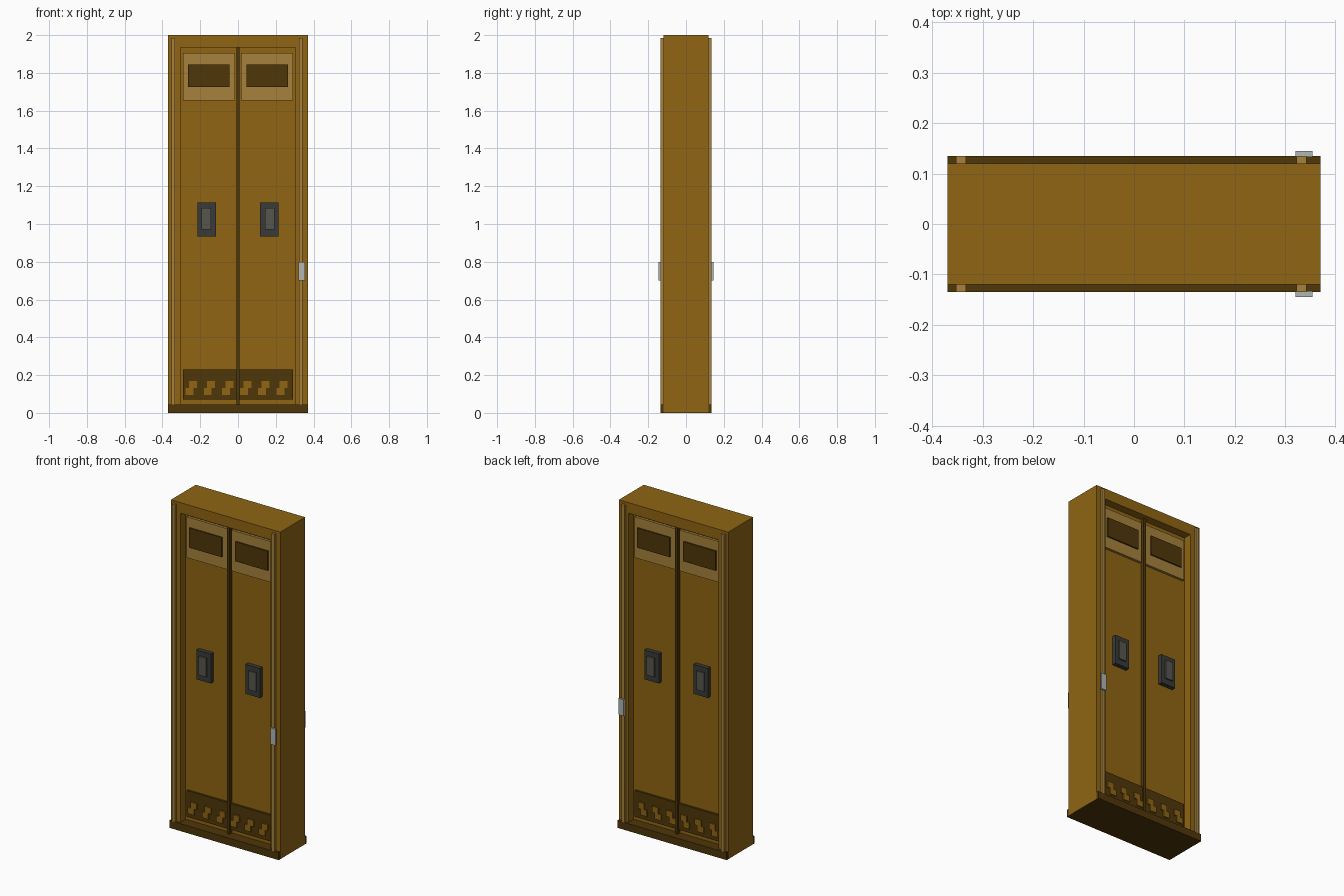
import bpy, bmesh
from mathutils import Vector

if "Cube" in bpy.data.objects:
    bpy.data.objects.remove(bpy.data.objects["Cube"])


def material(name, rgb):
    m = bpy.data.materials.new(name)
    lin = [(c / 255) ** 2.2 for c in rgb]
    m.diffuse_color = (*lin, 1)
    m.use_nodes = True
    m.node_tree.nodes["Principled BSDF"].inputs["Base Color"].default_value = m.diffuse_color
    return m


BROWN = material("ochre", (142, 101, 26))
DARK = material("dark_ochre", (80, 57, 17))
LIGHT = material("pale_ochre", (164, 128, 62))
CHARCOAL = material("charcoal", (60, 60, 58))
GREY = material("mid_grey", (88, 86, 78))
SILVER = material("silver", (176, 180, 178))


def finish(name, bm, mat, mirror):
    """Turn a bmesh into an object, mirrored across the given axes."""
    bmesh.ops.recalc_face_normals(bm, faces=bm.faces)
    me = bpy.data.meshes.new(name)
    bm.to_mesh(me)
    bm.free()
    me.materials.append(mat)
    ob = bpy.data.objects.new(name, me)
    bpy.context.collection.objects.link(ob)
    if mirror:
        mod = ob.modifiers.new("mirror", 'MIRROR')
        mod.use_axis = ['X' in mirror, 'Y' in mirror, False]
        mod.use_mirror_merge = False
    return ob


def add_box(bm, x, y, z):
    lo, hi = Vector((x[0], y[0], z[0])), Vector((x[1], y[1], z[1]))
    cube = bmesh.ops.create_cube(bm, size=1)["verts"]
    bmesh.ops.scale(bm, vec=hi - lo, verts=cube)
    bmesh.ops.translate(bm, vec=(lo + hi) / 2, verts=cube)


def box(name, x, y, z, mat, mirror=""):
    bm = bmesh.new()
    add_box(bm, x, y, z)
    return finish(name, bm, mat, mirror)


# outer casing: arch profile extruded through the depth
bm = bmesh.new()
arch = [(-.37, .002), (-.37, 2), (.37, 2), (.37, .002),
        (.305, .002), (.305, 1.935), (-.305, 1.935), (-.305, .002)]
face = bm.faces.new([bm.verts.new((x, -.12, z)) for x, z in arch])
ext = bmesh.ops.extrude_face_region(bm, geom=[face])["geom"]
bmesh.ops.translate(bm, vec=(0, .24, 0),
                    verts=[v for v in ext if isinstance(v, bmesh.types.BMVert)])
finish("casing", bm, BROWN, "")

# plinth
box("plinth", (-.3695, .3695), (-.135, .135), (0, .045), DARK)

# door leaves, both faces, with the dark centre seam
box("door", (0, .305), (-.07, -.05), (.03, 1.935), BROWN, "XY")
box("centre_seam", (-.009, .009), (-.093, -.06), (.045, 1.935), DARK, "Y")

# window surrounds and panes
box("window_surround", (.016, .29), (-.085, -.065), (1.655, 1.905), LIGHT, "XY")
box("window_pane", (.046, .265), (-.093, -.08), (1.725, 1.845), DARK, "XY")

# door pull plates
box("pull_plate", (.117, .215), (-.096, -.065), (.935, 1.115), CHARCOAL, "XY")
box("pull_insert", (.143, .193), (-.104, -.09), (.97, 1.085), GREY, "XY")

# kick panel with stepped hazard marks
box("kick_panel", (-.29, .29), (-.083, -.065), (.07, .23), DARK, "Y")
bm = bmesh.new()
for i in range(6):
    cx = -.247 + i * .096
    add_box(bm, (cx - .012, cx + .03), (-.090, -.08), (.132, .17))
    add_box(bm, (cx - .03, cx + .012), (-.090, -.08), (.095, .132))
finish("kick_marks", bm, BROWN, "Y")

# raised edge rails
box("left_rail", (-.353, -.333), (-.135, -.115), (.045, 1.985), LIGHT, "Y")
box("right_rail", (.322, .342), (-.135, -.115), (.045, 1.985), LIGHT, "Y")

# latch plate on the right rail
box("latch", (.32, .354), (-.145, -.133), (.7, .8), SILVER, "Y")
